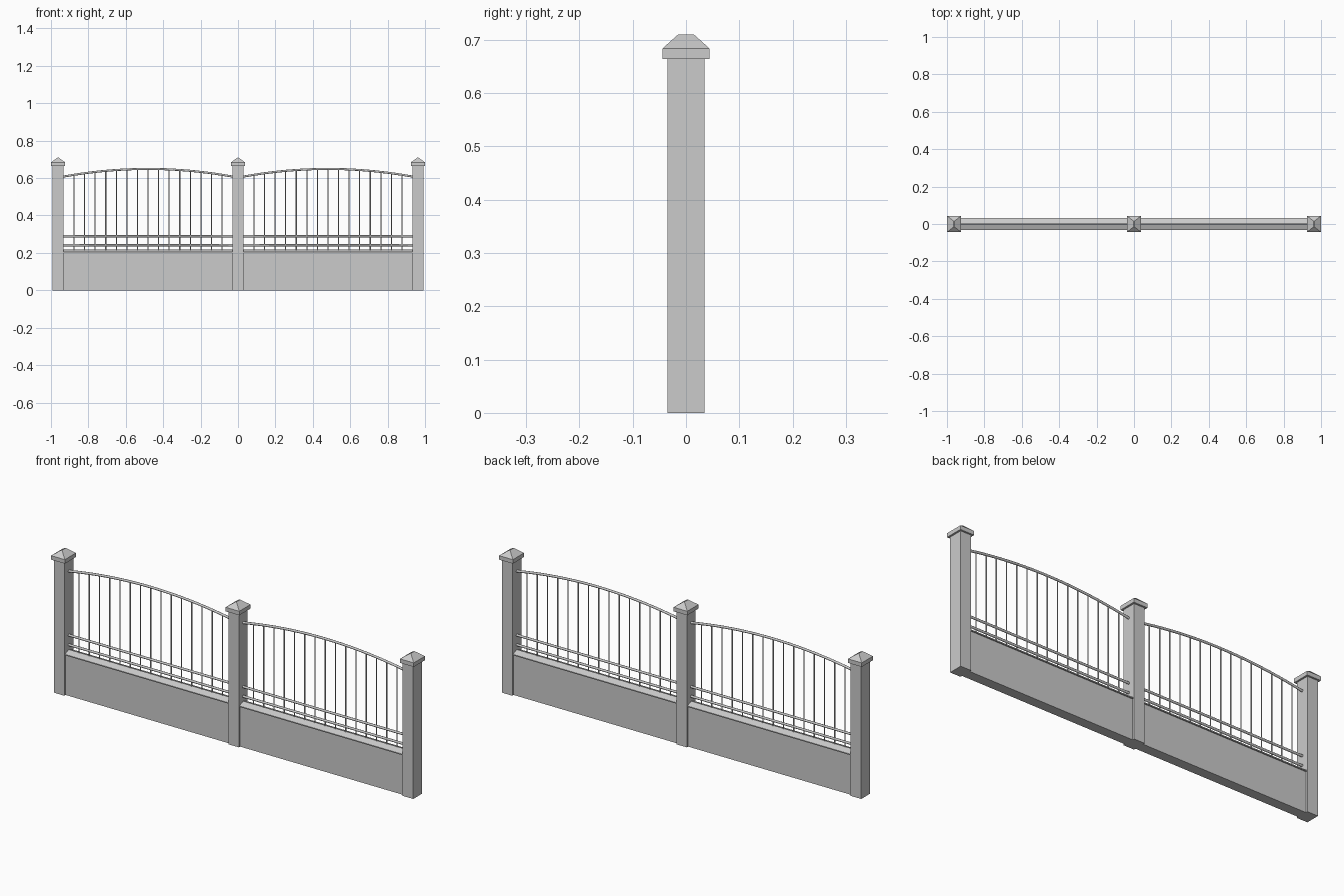
import bpy, bmesh, math
from mathutils import Vector

cube = bpy.data.objects.get("Cube")
if cube:
    bpy.data.objects.remove(cube, do_unlink=True)

grey = bpy.data.materials.new("light_grey")
grey.use_nodes = True
grey.diffuse_color = (0.6, 0.6, 0.6, 1)
grey.node_tree.nodes["Principled BSDF"].inputs["Base Color"].default_value = (0.6, 0.6, 0.6, 1)


def finish(name, bm, smooth=False):
    bmesh.ops.recalc_face_normals(bm, faces=bm.faces)
    mesh = bpy.data.meshes.new(name)
    bm.to_mesh(mesh)
    bm.free()
    mesh.materials.append(grey)
    for p in mesh.polygons:
        p.use_smooth = smooth and len(p.vertices) == 4
    obj = bpy.data.objects.new(name, mesh)
    bpy.context.collection.objects.link(obj)
    return obj


def loft(name, rings, smooth=False):
    """Skin a series of equal-sized vertex rings and close both ends."""
    bm = bmesh.new()
    loops = [[bm.verts.new(p) for p in ring] for ring in rings]
    n = len(rings[0])
    for a, b in zip(loops, loops[1:]):
        for i in range(n):
            j = (i + 1) % n
            bm.faces.new((a[i], a[j], b[j], b[i]))
    bm.faces.new(loops[0])
    bm.faces.new(loops[-1])
    return finish(name, bm, smooth)


def rect(x, hx, hy, z):
    return [(x - hx, -hy, z), (x + hx, -hy, z), (x + hx, hy, z), (x - hx, hy, z)]


def extrude_x(name, profile, x0, x1):
    return loft(name, [[(x, y, z) for y, z in profile] for x in (x0, x1)])


def tube(name, path, radius, sides=8):
    """Round bar along a path lying in the xz plane."""
    rings = []
    for i, p in enumerate(path):
        t = (path[min(i + 1, len(path) - 1)] - path[max(i - 1, 0)]).normalized()
        side = Vector((0, 1, 0))
        up = t.cross(side)
        angles = [math.tau * (k + 0.5) / sides for k in range(sides)]
        rings.append([p + radius * (math.cos(a) * side + math.sin(a) * up) for a in angles])
    return loft(name, rings, smooth=True)


POST_X = 0.962
POST_HALF = 0.029
POST_TOP = 0.664
WALL_TOP = 0.2
RIDGE = 0.217
BARS = 15


def arch(x, centre, half):
    return 0.608 + 0.041 * (1 - ((x - centre) / half) ** 2)


# Posts with hipped caps
for label, x in (("right", -POST_X), ("middle", 0), ("left", POST_X)):
    loft(label + "_post", [rect(x, POST_HALF, 0.035, z) for z in (0, POST_TOP)])
    loft(label + "_post_cap", [
        rect(x, 0.038, 0.044, POST_TOP),
        rect(x, 0.038, 0.044, 0.684),
        rect(x, 0.002, 0.015, 0.71)])

# Panels between the posts
for label, sign in (("right", -1), ("left", 1)):
    centre = sign * POST_X / 2
    half = POST_X / 2 - POST_HALF
    x0, x1 = centre - half, centre + half

    # Low wall and its ridged coping
    extrude_x(label + "_wall", [(-0.025, 0), (0.025, 0), (0.025, WALL_TOP), (-0.025, WALL_TOP)], x0, x1)
    extrude_x(label + "_coping", [(-0.031, WALL_TOP), (0.031, WALL_TOP), (0.031, 0.205),
                                  (0, RIDGE), (-0.031, 0.205)], x0, x1)

    # Straight rails
    for name, z in (("lower", 0.241), ("upper", 0.289)):
        tube(f"{label}_{name}_rail", [Vector((x0, 0, z)), Vector((x1, 0, z))], 0.006)

    # Arched top rail
    xs = [x0 + (x1 - x0) * i / 20 for i in range(21)]
    tube(label + "_arched_rail", [Vector((x, 0, arch(x, centre, half))) for x in xs], 0.006)

    # Upright bars
    for i in range(1, BARS + 1):
        x = x0 + (x1 - x0) * i / (BARS + 1)
        tube(f"{label}_bar_{i}", [Vector((x, 0, RIDGE - 0.005)), Vector((x, 0, arch(x, centre, half)))], 0.003)
